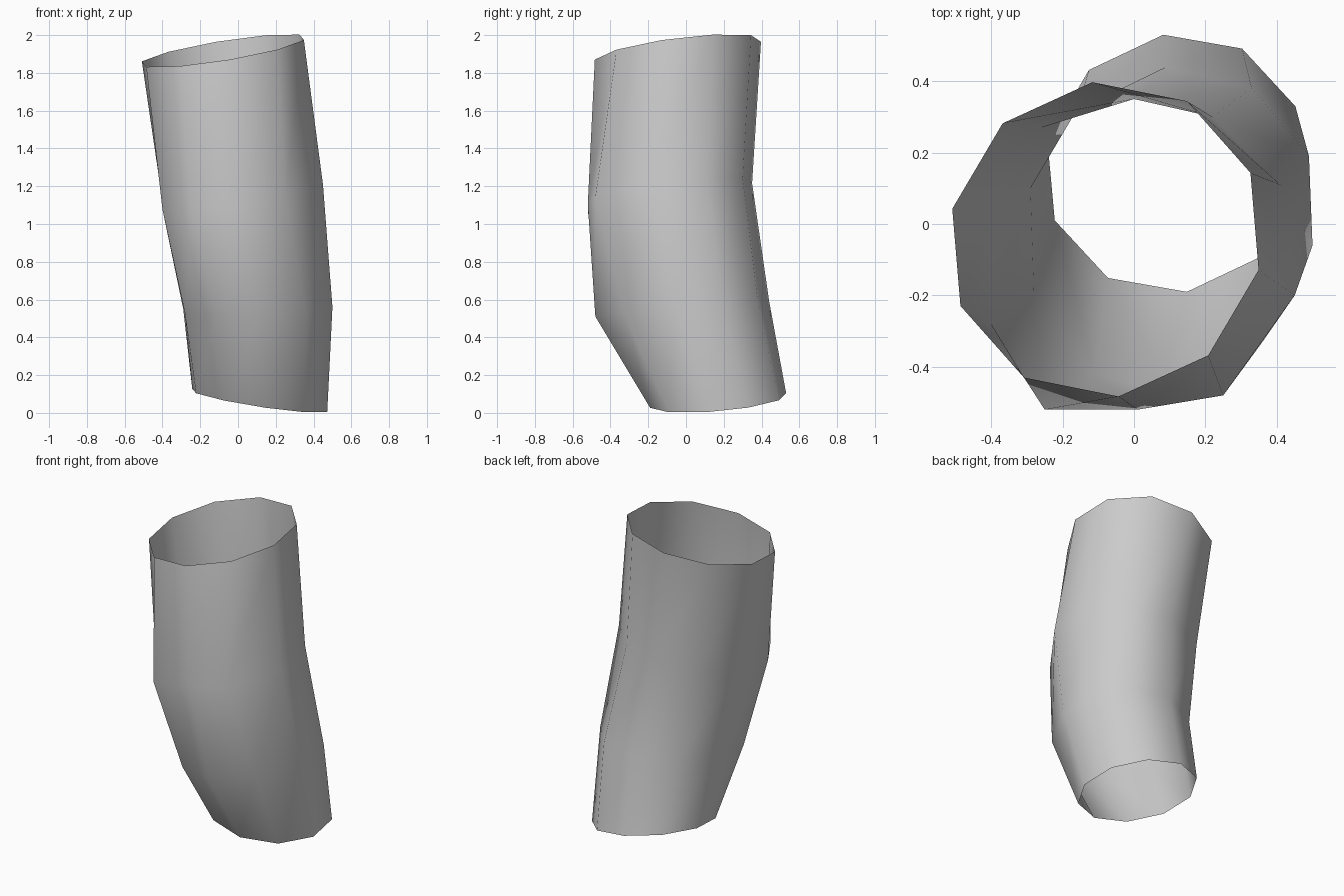
import bpy
import bmesh
from math import cos, sin, tau
from mathutils import Vector

SIDES = 10

default_cube = bpy.data.objects.get("Cube")
if default_cube:
    bpy.data.objects.remove(default_cube, do_unlink=True)


def flat_material(name, color):
    material = bpy.data.materials.new(name)
    material.use_nodes = True
    material.diffuse_color = color
    shader = material.node_tree.nodes["Principled BSDF"]
    shader.inputs["Base Color"].default_value = color
    return material


def oval_outline(center, front_axis, side_axis):
    """Regular outline stretched along two axes, starting at the front."""
    center, front_axis, side_axis = map(Vector, (center, front_axis, side_axis))
    angles = [tau * step / SIDES for step in range(SIDES)]
    return [center + front_axis * cos(a) + side_axis * sin(a) for a in angles]


def tilted_ring(mesh, outline, height, slope_x, slope_y):
    """Place an outline on a sloping plane."""
    return [mesh.verts.new((x, y, height + slope_x * x + slope_y * y))
            for x, y in outline]


def bridge(mesh, lower, upper):
    """Join two rings with a band of quads facing outward."""
    for i in range(SIDES):
        j = (i + 1) % SIDES
        mesh.faces.new((lower[i], lower[j], upper[j], upper[i]))


# Outlines of the tube from the lower mouth to the upper mouth
lower_mouth = oval_outline((.115, .17), (.033, -.36), (.365, .051))
lower_bend = [(.12, -.48), (.36, -.33), (.5, -.06), (.49, .19), (.33, .38),
              (.09, .44), (-.16, .32), (-.29, .1), (-.28, -.2), (-.11, -.42)]
upper_bend = [(.01, -.52), (.25, -.48), (.45, -.2), (.41, .11), (.22, .3),
              (0, .35), (-.26, .27), (-.4, .04), (-.4, -.28), (-.25, -.52)]
upper_mouth = oval_outline((-.08, -.043), (.037, -.44), (.439, .053))

# Open bent tube, a single thin wall without end caps
mesh = bmesh.new()
rings = [
    tilted_ring(mesh, lower_mouth, height=.068, slope_x=-.157, slope_y=.094),
    tilted_ring(mesh, lower_bend, height=.55, slope_x=.03, slope_y=.09),
    tilted_ring(mesh, upper_bend, height=1.17, slope_x=.14, slope_y=.13),
    tilted_ring(mesh, upper_mouth, height=1.935, slope_x=.155, slope_y=.12),
]
for lower, upper in zip(rings, rings[1:]):
    bridge(mesh, lower, upper)
for face in mesh.faces:
    face.smooth = True

tube_data = bpy.data.meshes.new("bent_tube")
mesh.to_mesh(tube_data)
mesh.free()
tube_data.materials.append(flat_material("light grey", (.6, .6, .6, 1)))

bent_tube = bpy.data.objects.new("bent_tube", tube_data)
bpy.context.collection.objects.link(bent_tube)
